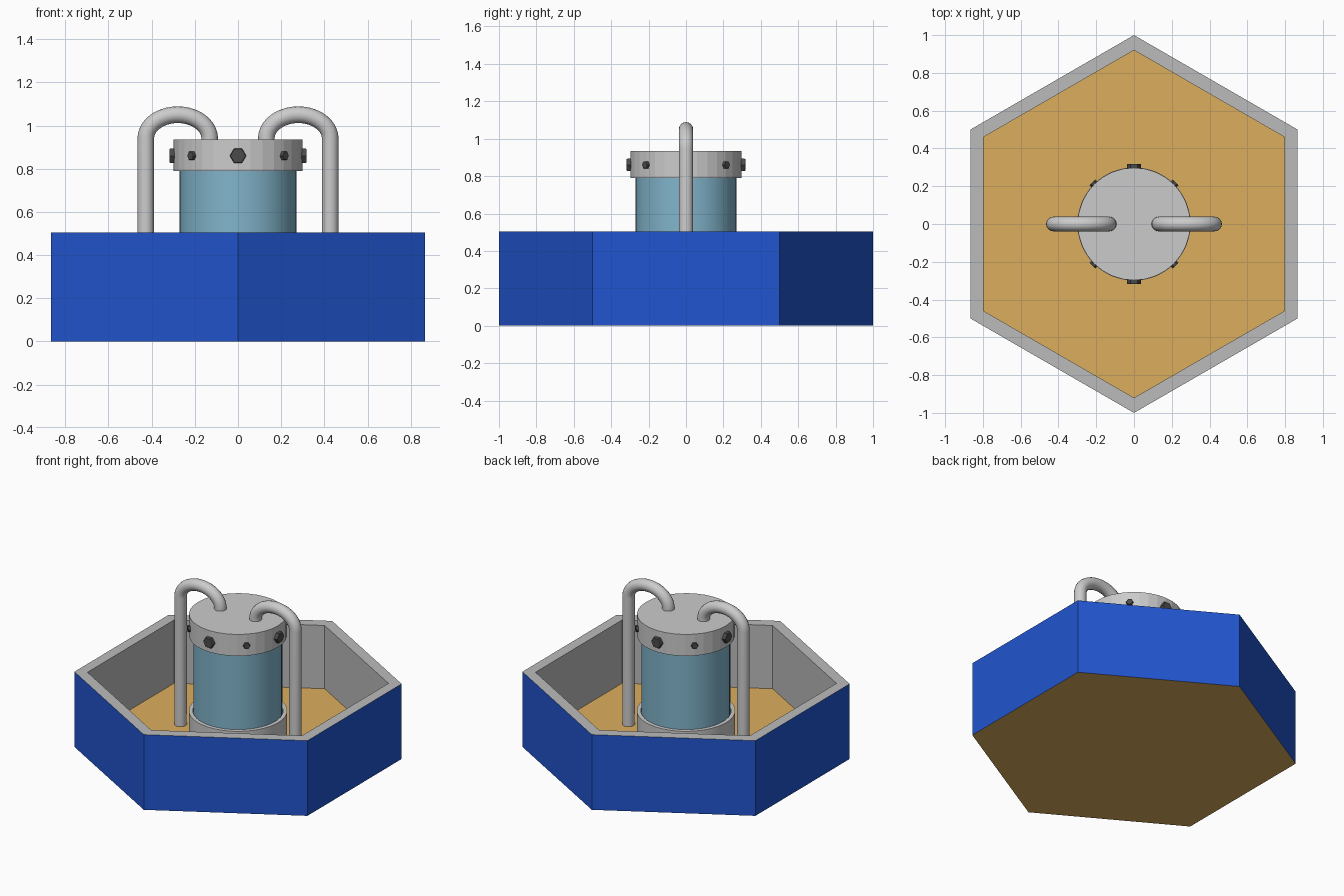
import bpy
from math import pi, sin, cos, radians
from mathutils import Matrix

if "Cube" in bpy.data.objects:
    bpy.data.objects.remove(bpy.data.objects["Cube"])


def material(name, color):
    m = bpy.data.materials.new(name)
    m.diffuse_color = (*color, 1)
    m.use_nodes = True
    m.node_tree.nodes["Principled BSDF"].inputs["Base Color"].default_value = m.diffuse_color
    return m


grey = material("grey", (0.5, 0.5, 0.5))
blue = material("blue", (0.015, 0.09, 0.62))
sand = material("sand", (0.72, 0.42, 0.11))
glass = material("glass", (0.22, 0.46, 0.6))


def smooth(ob):
    bpy.ops.object.select_all(action='DESELECT')
    ob.select_set(True)
    bpy.context.view_layer.objects.active = ob
    bpy.ops.object.shade_smooth_by_angle(angle=radians(35))


def lathe(name, profile, sides, start=0.0, mats=(), bands=(), caps=(0, 0), matrix=None):
    """Revolve (radius, z) points about z; caps close both ends. bands = material index per ring."""
    verts, faces, idx = [], [], []
    for r, z in profile:
        for i in range(sides):
            a = start + 2 * pi * i / sides
            verts.append((r * cos(a), r * sin(a), z))
    for j in range(len(profile) - 1):
        for i in range(sides):
            k = (i + 1) % sides
            faces.append((j * sides + i, j * sides + k, (j + 1) * sides + k, (j + 1) * sides + i))
            idx.append(bands[j] if bands else 0)
    faces.append(tuple(reversed(range(sides))))
    faces.append(tuple(range(len(verts) - sides, len(verts))))
    idx += caps
    me = bpy.data.meshes.new(name)
    me.from_pydata(verts, [], faces)
    for m in mats:
        me.materials.append(m)
    for p, i in zip(me.polygons, idx):
        p.material_index = i
    if matrix:
        me.transform(matrix)
    ob = bpy.data.objects.new(name, me)
    bpy.context.collection.objects.link(ob)
    return ob


# hexagonal basin: blue outside, grey rim and inner wall, sand floor and underside
lathe("basin", [(1, 0), (1, 0.505), (0.92, 0.505), (0.92, 0.08)], 6, pi / 2,
      (blue, grey, sand), (0, 1, 1), (2, 2))

# base socket holding the tank
smooth(lathe("base_ring", [(0.30, 0.08), (0.30, 0.285), (0.275, 0.285), (0.275, 0.26)], 48))

# glass tank
smooth(lathe("tank", [(0.27, 0.08), (0.27, 0.80)], 48, mats=(glass,)))

# faceted lid
lathe("lid", [(0.298, 0.79), (0.298, 0.935)], 32)

# hexagonal bolts around the lid, alternating large and small
dark = material("dark", (0.07, 0.07, 0.07))
for i in range(8):
    r = 0.022 if i % 2 else 0.038
    out = 0.312 if i % 2 else 0.318
    place = (Matrix.Translation((0, 0, 0.86)) @ Matrix.Rotation(i * pi / 4, 4, 'Z')
             @ Matrix.Rotation(pi / 2, 4, 'X'))
    lathe(f"bolt_{i + 1}", [(r, 0.28), (r, out - 0.004), (r * 0.92, out)], 6, mats=(dark,), matrix=place)

# bent pipes from the floor over into the lid
for side, label in ((-1, "left"), (1, "right")):
    path = [(0.427, 0.08)]
    path += [(0.279 + 0.148 * cos(pi * t / 20), 0.94 + 0.11 * sin(pi * t / 20)) for t in range(21)]
    path += [(0.131, 0.92)]
    cu = bpy.data.curves.new(label + "_pipe", 'CURVE')
    cu.dimensions = '3D'
    cu.bevel_depth = 0.0385
    cu.bevel_resolution = 6
    cu.use_fill_caps = True
    sp = cu.splines.new('POLY')
    sp.points.add(len(path) - 1)
    for p, (x, z) in zip(sp.points, path):
        p.co = (side * x, 0, z, 1)
    ob = bpy.data.objects.new(label + "_pipe", cu)
    bpy.context.collection.objects.link(ob)
    bpy.ops.object.select_all(action='DESELECT')
    ob.select_set(True)
    bpy.context.view_layer.objects.active = ob
    bpy.ops.object.convert(target='MESH')
    smooth(bpy.context.view_layer.objects.active)
